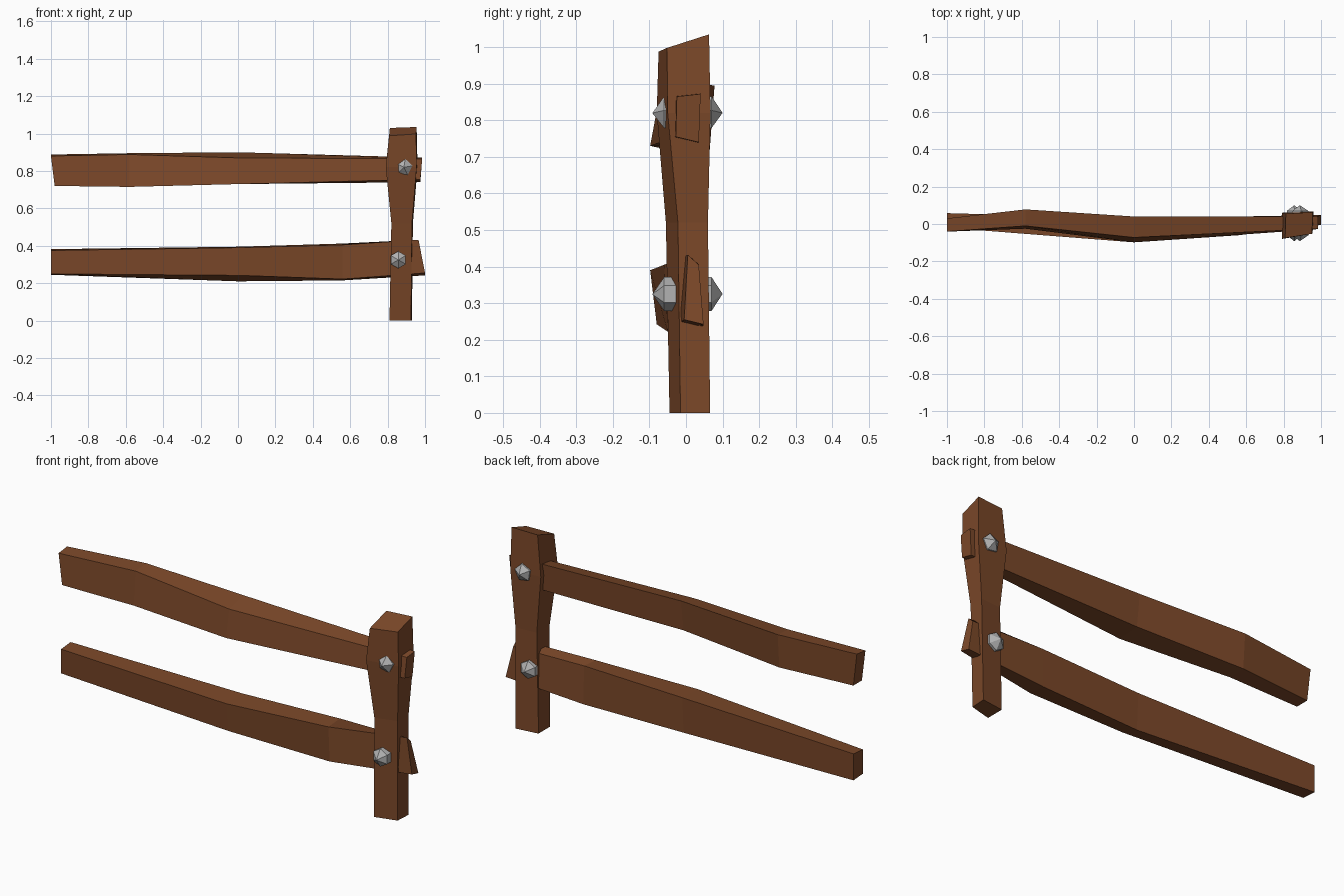
import bpy, bmesh
from math import pi, sin, cos

if "Cube" in bpy.data.objects:
    bpy.data.objects.remove(bpy.data.objects["Cube"])


def material(name, color):
    m = bpy.data.materials.new(name)
    m.diffuse_color = color
    m.use_nodes = True
    m.node_tree.nodes["Principled BSDF"].inputs["Base Color"].default_value = m.diffuse_color
    return m


wood = material("wood", (0.20, 0.065, 0.022, 1))
metal = material("metal", (0.45, 0.45, 0.45, 1))


def loft(name, rings, mat):
    """Skin matching rings of points into a closed, flat-shaded solid."""
    bm = bmesh.new()
    vs = [[bm.verts.new(p) for p in r] for r in rings]
    n = len(vs[0])
    for a, b in zip(vs, vs[1:]):
        for i in range(n):
            j = (i + 1) % n
            quad = [a[i], a[j], b[j], b[i]]
            bm.faces.new([v for k, v in enumerate(quad) if v not in quad[:k]])
    bm.faces.new(vs[0])
    bm.faces.new(vs[-1])
    bmesh.ops.recalc_face_normals(bm, faces=bm.faces[:])
    me = bpy.data.meshes.new(name)
    bm.to_mesh(me)
    bm.free()
    me.materials.append(mat)
    ob = bpy.data.objects.new(name, me)
    bpy.context.collection.objects.link(ob)
    return ob


# Post: corners front-left, front-right, back-right, back-left
loft("post", [
    [(0.81, -0.045, 0), (0.925, -0.015, 0), (0.93, 0.066, 0), (0.81, 0.05, 0)],
    [(0.82, -0.055, 0.52), (0.93, -0.022, 0.52), (0.935, 0.06, 0.52), (0.82, 0.05, 0.52)],
    [(0.79, -0.08, 0.82), (0.955, -0.05, 0.82), (0.96, 0.067, 0.82), (0.79, 0.06, 0.82)],
    [(0.808, -0.075, 0.988), (0.952, -0.052, 0.998), (0.955, 0.063, 1.035), (0.812, 0.055, 1.03)],
], wood)


# Rails: per section x_top, x_bottom, then (y, z) of
# front-bottom, back-bottom, back-top, front-top
def rail(name, sections):
    rings = []
    for xt, xb, *yz in sections:
        rings.append([(x, y, z) for x, (y, z) in zip((xb, xb, xt, xt), yz)])
    loft(name, rings, wood)


rail("upper_rail", [
    (-1.0, -0.98, (-0.04, 0.72), (0.03, 0.72), (0.03, 0.888), (-0.04, 0.88)),
    (-0.58, -0.58, (-0.025, 0.715), (0.065, 0.72), (0.078, 0.895), (-0.01, 0.888)),
    (0, 0, (-0.098, 0.73), (0.02, 0.74), (0.04, 0.90), (-0.072, 0.87)),
    (0.985, 0.975, (-0.028, 0.755), (0.035, 0.74), (0.04, 0.872), (-0.025, 0.865)),
])
rail("lower_rail", [
    (-1.0, -1.0, (-0.02, 0.25), (0.058, 0.245), (0.058, 0.382), (-0.02, 0.375)),
    (0, 0, (-0.08, 0.242), (0.02, 0.21), (0.03, 0.395), (-0.098, 0.39)),
    (0.56, 0.56, (-0.05, 0.222), (0.04, 0.215), (0.035, 0.412), (-0.06, 0.405)),
    (0.965, 1.0, (-0.005, 0.255), (0.048, 0.242), (0.035, 0.405), (0.005, 0.432)),
])


# Bolts: faceted shafts through the post with pointed ends
def bolt(name, x, z, sides, start):
    def ring(r, y):
        return [(x + r * cos(start + 2 * pi * i / sides), y,
                 z + r * sin(start + 2 * pi * i / sides)) for i in range(sides)]
    ob = loft(name, [ring(0.0005, -0.092), ring(0.046, -0.06),
                     ring(0.046, 0.07), ring(0.0005, 0.1)], metal)
    bm = bmesh.new()
    bm.from_mesh(ob.data)
    bmesh.ops.remove_doubles(bm, verts=bm.verts[:], dist=0.002)
    bm.to_mesh(ob.data)
    bm.free()


bolt("upper_bolt", 0.887, 0.82, 5, 0.45 * pi)
bolt("lower_bolt", 0.857, 0.325, 6, pi / 2)
